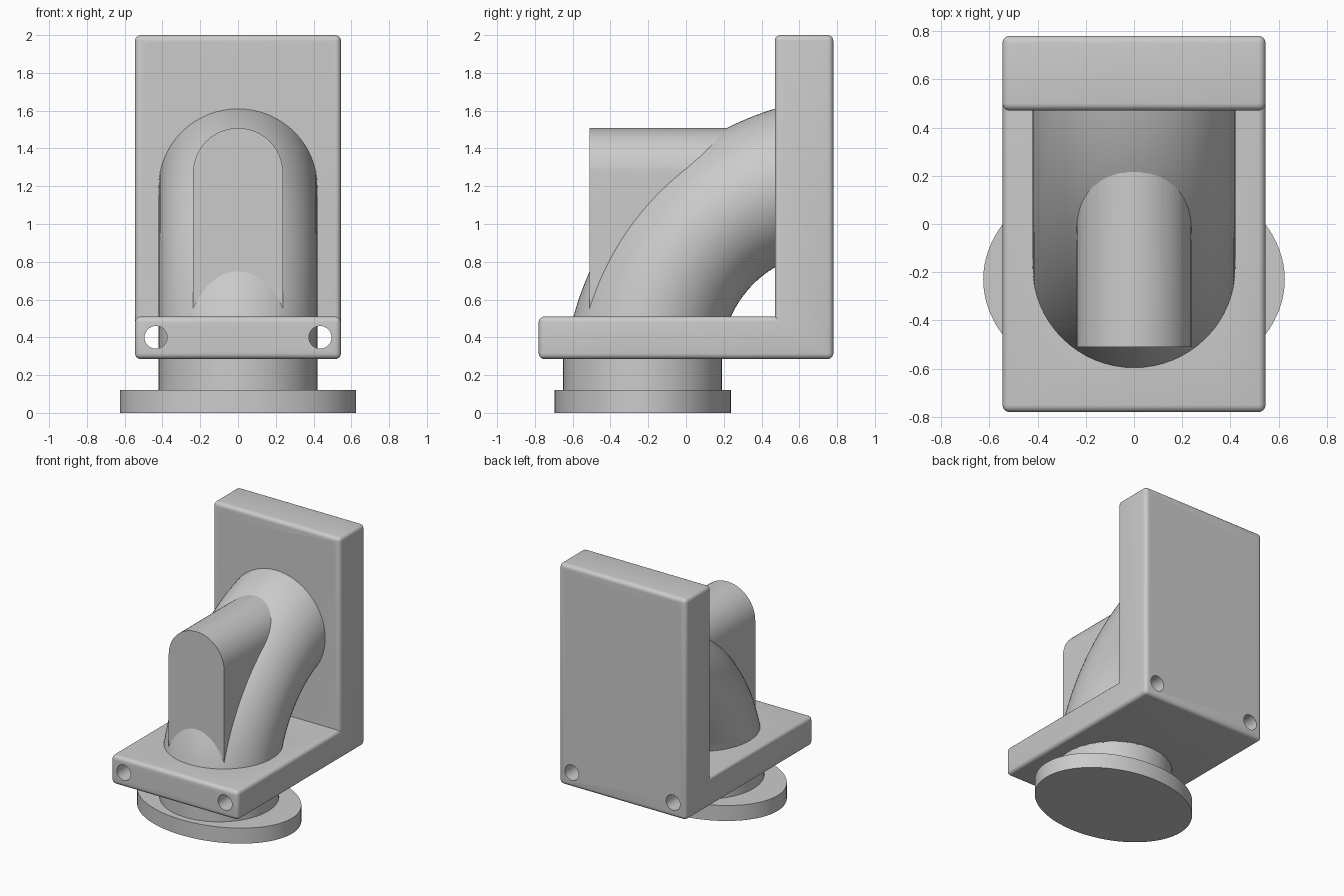
import bpy, bmesh, math
from mathutils import Matrix, Vector

if "Cube" in bpy.data.objects:
    bpy.data.objects.remove(bpy.data.objects["Cube"], do_unlink=True)

grey = bpy.data.materials.new("light_grey")
grey.use_nodes = True
colour = (0.6, 0.6, 0.6, 1)
grey.diffuse_color = colour
grey.node_tree.nodes["Principled BSDF"].inputs["Base Color"].default_value = colour

PIPE_Y, BORE_Z = -0.23, 1.27


def finish(name, bm):
    bmesh.ops.recalc_face_normals(bm, faces=bm.faces)
    mesh = bpy.data.meshes.new(name)
    bm.to_mesh(mesh)
    bm.free()
    mesh.materials.append(grey)
    obj = bpy.data.objects.new(name, mesh)
    bpy.context.collection.objects.link(obj)
    return obj


def prism(name, points, offset):
    """Extrude a flat outline along an offset."""
    bm = bmesh.new()
    face = bm.faces.new([bm.verts.new(p) for p in points])
    top = bmesh.ops.extrude_face_region(bm, geom=[face])["geom"]
    moved = [v for v in top if isinstance(v, bmesh.types.BMVert)]
    bmesh.ops.translate(bm, verts=moved, vec=offset)
    return finish(name, bm)


def cylinder(name, start, end, rx, ry=None, sides=64):
    start, end = Vector(start), Vector(end)
    axis = end - start
    bm = bmesh.new()
    bmesh.ops.create_cone(bm, cap_ends=True, segments=sides, radius1=1, radius2=1, depth=axis.length)
    turn = axis.to_track_quat("Z", "Y").to_matrix().to_4x4()
    scale = Matrix.Diagonal((rx, ry or rx, 1, 1))
    bm.transform(Matrix.Translation((start + end) / 2) @ turn @ scale)
    return finish(name, bm)


def bend(name, wall, end_y, steps=32, sides=64):
    """Loft oval sections between the outer and the inner arc of the elbow."""
    ro, ri, half = 1.578 - wall, 0.569 + wall, 0.42 - wall
    oy, oz, iy, iz = 0.928, 0.1, 0.759, 0.28
    a0, a1 = math.asin((iz - oz) / ro), math.acos((oy - end_y) / ro)
    b1 = math.acos((iy - end_y) / ri)
    bm = bmesh.new()
    rings = []
    for i in range(steps + 1):
        t = i / steps
        a, b = a0 + (a1 - a0) * t, b1 * t
        outer = Vector((0, oy - ro * math.cos(a), oz + ro * math.sin(a)))
        inner = Vector((0, iy - ri * math.cos(b), iz + ri * math.sin(b)))
        mid, arm = (outer + inner) / 2, (outer - inner) / 2
        angles = [math.tau * k / sides for k in range(sides)]
        rings.append([bm.verts.new(mid + arm * math.cos(q) + Vector((half * math.sin(q), 0, 0)))
                      for q in angles])
    for r, s in zip(rings, rings[1:]):
        for k in range(sides):
            n = (k + 1) % sides
            bm.faces.new((r[k], r[n], s[n], s[k]))
    bm.faces.new(rings[0])
    bm.faces.new(rings[-1])
    return finish(name, bm)


def cut(obj, cutters):
    bpy.context.view_layer.objects.active = obj
    for c in cutters:
        mod = obj.modifiers.new("cut", "BOOLEAN")
        mod.operation, mod.solver, mod.object = "DIFFERENCE", "EXACT", c
        bpy.ops.object.modifier_apply(modifier=mod.name)


# Angle bracket: L outline with every edge but the inside corner rounded
outline = [(-0.78, 0.285), (0.78, 0.285), (0.78, 2), (0.47, 2), (0.47, 0.51), (-0.78, 0.51)]
bracket = prism("bracket", [(-0.545, y, z) for y, z in outline], (1.09, 0, 0))
bm = bmesh.new()
bm.from_mesh(bracket.data)
edges = [e for e in bm.edges
         if not all(abs(v.co.y - 0.47) < 0.001 and v.co.z < 1 for v in e.verts)]
bmesh.ops.bevel(bm, geom=edges, offset=0.03, segments=5, profile=0.5, affect="EDGES")
bm.to_mesh(bracket.data)
bm.free()

# Elbow pipe and the straight collar beneath it
elbow = bend("elbow_pipe", 0, 0.55)
collar = cylinder("pipe_collar", (0, PIPE_Y, 0.1), (0, PIPE_Y, 0.3), 0.42)

# Oval flange
flange = cylinder("flange", (0, PIPE_Y, 0), (0, PIPE_Y, 0.12), 0.625, 0.467, 96)

# Arched nozzle running back into the elbow
arch = [(0.238 * math.cos(math.pi * k / 32), -0.51, BORE_Z + 0.238 * math.sin(math.pi * k / 32))
        for k in range(33)]
nozzle = prism("nozzle", arch + [(-0.238, -0.51, 0.55), (0.238, -0.51, 0.55)], (0, 0.56, 0))
for v in nozzle.data.vertices:
    if v.co.y > 0:
        v.co.y += 0.27 * (v.co.z - 0.55)

# Cutters
cavity = bend("cavity_cutter", 0.03, 0.475)
inlet = cylinder("inlet_cutter", (0, PIPE_Y, -0.1), (0, PIPE_Y, 0.3), 0.39)
bore = cylinder("bore_cutter", (0, -0.7, BORE_Z), (0, 0.9, BORE_Z), 0.197)
bolts = [cylinder("bolt_cutter", (x, -0.9, z), (x, 0.9, z), 0.06, sides=32)
         for x in (-0.435, 0.435) for z in (0.4, 1.9)]
screws = [cylinder("screw_cutter", (x, PIPE_Y, -0.1), (x, PIPE_Y, 0.2), 0.017, sides=16)
          for x in (-0.603, 0.603)]

cut(bracket, bolts + [bore, cavity, inlet])
cut(elbow, [cavity, inlet, bore])
cut(collar, [inlet, cavity])
cut(nozzle, [cavity, bore])
cut(flange, [inlet] + screws)
for c in [cavity, inlet, bore] + bolts + screws:
    bpy.data.objects.remove(c, do_unlink=True)

# Smooth round surfaces, keeping sharp rims
bpy.ops.object.select_all(action="DESELECT")
for obj in (bracket, elbow, collar, flange, nozzle):
    obj.select_set(True)
bpy.context.view_layer.objects.active = bracket
bpy.ops.object.shade_smooth_by_angle(angle=math.radians(30))
